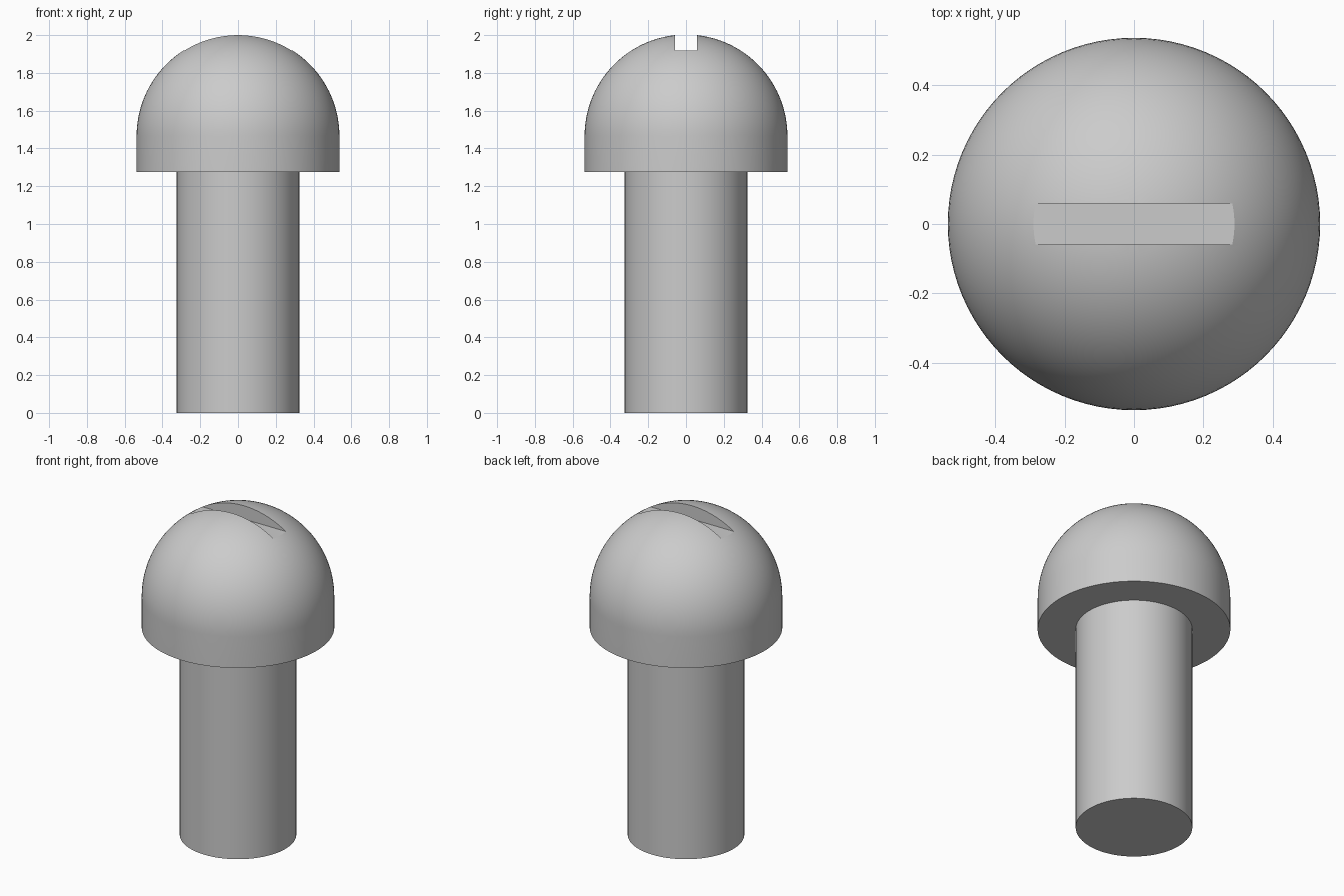
import bpy
import bmesh
import math

cube = bpy.data.objects.get("Cube")
if cube:
    bpy.data.objects.remove(cube, do_unlink=True)

SHANK_R, HEAD_R = 0.325, 0.537
HEAD_Z, DOME_Z = 1.275, 1.466
SEGMENTS = 96

# Plain grey metal
metal = bpy.data.materials.new("grey_metal")
metal.use_nodes = True
grey = (0.6, 0.6, 0.6, 1)
metal.diffuse_color = grey
metal.node_tree.nodes["Principled BSDF"].inputs["Base Color"].default_value = grey


def lathe(name, profile):
    """Spin an (radius, height) profile around z into a solid."""
    bm = bmesh.new()
    verts = [bm.verts.new((r, 0, z)) for r, z in profile]
    edges = [bm.edges.new(pair) for pair in zip(verts, verts[1:])]
    bmesh.ops.spin(bm, geom=verts + edges, cent=(0, 0, 0), axis=(0, 0, 1),
                   angle=math.tau, steps=SEGMENTS, use_duplicate=False)
    bmesh.ops.remove_doubles(bm, verts=bm.verts, dist=1e-5)
    bmesh.ops.recalc_face_normals(bm, faces=bm.faces)
    mesh = bpy.data.meshes.new(name)
    bm.to_mesh(mesh)
    bm.free()
    obj = bpy.data.objects.new(name, mesh)
    bpy.context.collection.objects.link(obj)
    mesh.materials.append(metal)
    return obj


# Bolt body: shank, flat shoulder, short collar and domed head in one profile
profile = [(0, 0), (SHANK_R, 0), (SHANK_R, HEAD_Z), (HEAD_R, HEAD_Z)]
STEPS = 28
for i in range(STEPS):
    a = math.pi / 2 * i / STEPS
    profile.append((HEAD_R * math.cos(a), DOME_Z + HEAD_R * math.sin(a)))
profile.append((0, DOME_Z + HEAD_R))
bolt = lathe("bolt", profile)

# Driver slot across the top of the dome
bpy.ops.mesh.primitive_cube_add(size=1, location=(0, 0, 2.118))
cutter = bpy.context.object
cutter.name = "slot_cutter"
cutter.scale = (1.4, 0.118, 0.4)
bpy.ops.object.transform_apply(location=False, rotation=False, scale=True)
cutter.data.materials.append(metal)

slot = bolt.modifiers.new("driver_slot", 'BOOLEAN')
slot.operation = 'DIFFERENCE'
slot.solver = 'EXACT'
slot.object = cutter

bpy.ops.object.select_all(action='DESELECT')
bolt.select_set(True)
bpy.context.view_layer.objects.active = bolt
bpy.ops.object.modifier_apply(modifier=slot.name)
bpy.data.objects.remove(cutter, do_unlink=True)
bpy.ops.object.shade_smooth_by_angle(angle=math.radians(30))
